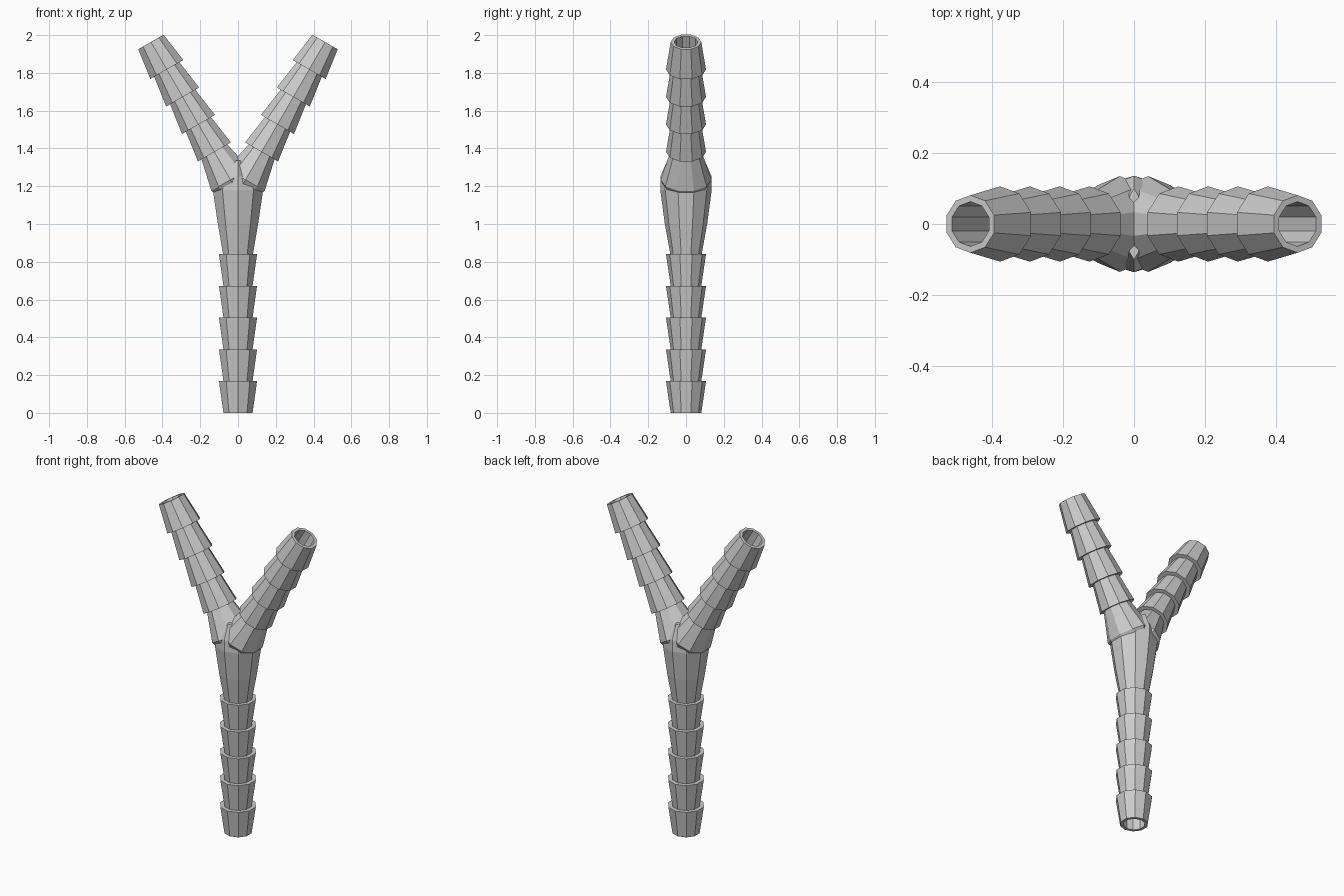
import bpy, bmesh
from math import sin, cos, pi, radians
from mathutils import Matrix

if "Cube" in bpy.data.objects:
    bpy.data.objects.remove(bpy.data.objects["Cube"])

SIDES = 10
JOINT_Z = 1.165          # where the three axes meet
TILT = radians(30)
PITCH = 0.168            # barb length
TIP, RIM = 0.081, 0.106  # small and large barb radius


def tube(name, rings, matrix=Matrix()):
    """Closed ten-sided solid through rings of (z, x radius, y radius)."""
    bm = bmesh.new()
    loops = []
    for z, rx, ry in rings:
        loops.append([bm.verts.new((rx * cos(pi / 2 + 2 * pi * i / SIDES),
                                    ry * sin(pi / 2 + 2 * pi * i / SIDES), z))
                      for i in range(SIDES)])
    for a, b in zip(loops, loops[1:]):
        for i in range(SIDES):
            j = (i + 1) % SIDES
            bm.faces.new((a[i], a[j], b[j], b[i]))
    bm.faces.new(loops[0][::-1])
    bm.faces.new(loops[-1])
    bmesh.ops.recalc_face_normals(bm, faces=bm.faces)
    bm.transform(matrix)
    mesh = bpy.data.meshes.new(name)
    bm.to_mesh(mesh)
    bm.free()
    obj = bpy.data.objects.new(name, mesh)
    bpy.context.collection.objects.link(obj)
    return obj


def combine(target, other, operation):
    mod = target.modifiers.new(operation.lower(), 'BOOLEAN')
    mod.operation = operation
    mod.solver = 'EXACT'
    mod.object = other
    bpy.context.view_layer.objects.active = target
    bpy.ops.object.modifier_apply(modifier=mod.name)
    bpy.data.objects.remove(other, do_unlink=True)


def leg_matrix(side):
    return Matrix.Translation((0, 0, JOINT_Z)) @ Matrix.Rotation(side * TILT, 4, 'Y')


# Stem: five barbs, then the swelling body and the wedge in the crotch
stem = []
for k in range(5):
    stem += [(k * PITCH, TIP, TIP), ((k + 1) * PITCH, RIM, RIM)]
stem += [(5 * PITCH, 0.083, 0.083), (1.0, 0.112, 0.112), (1.18, 0.14, 0.136),
         (1.25, 0.10, 0.136), (1.335, 0.02, 0.10)]
fitting = tube("y_hose_fitting", stem)

# Branch: swollen root, then four barbs that taper outward
branch = [(-0.04, 0.08, 0.08), (0.08, 0.123, 0.135), (0.25, 0.083, 0.083)]
for k in range(4):
    branch += [(0.25 + k * PITCH, RIM, RIM), (0.25 + (k + 1) * PITCH, TIP, TIP)]
for side in (-1, 1):
    combine(fitting, tube("branch", branch, leg_matrix(side)), 'UNION')

# Bores through all three legs
BORE = 0.063
combine(fitting, tube("stem_bore", [(-0.1, BORE, BORE), (JOINT_Z + 0.03, BORE, BORE)]),
        'DIFFERENCE')
for side in (-1, 1):
    combine(fitting, tube("branch_bore", [(0, BORE, BORE), (1.1, BORE, BORE)],
                          leg_matrix(side)), 'DIFFERENCE')
